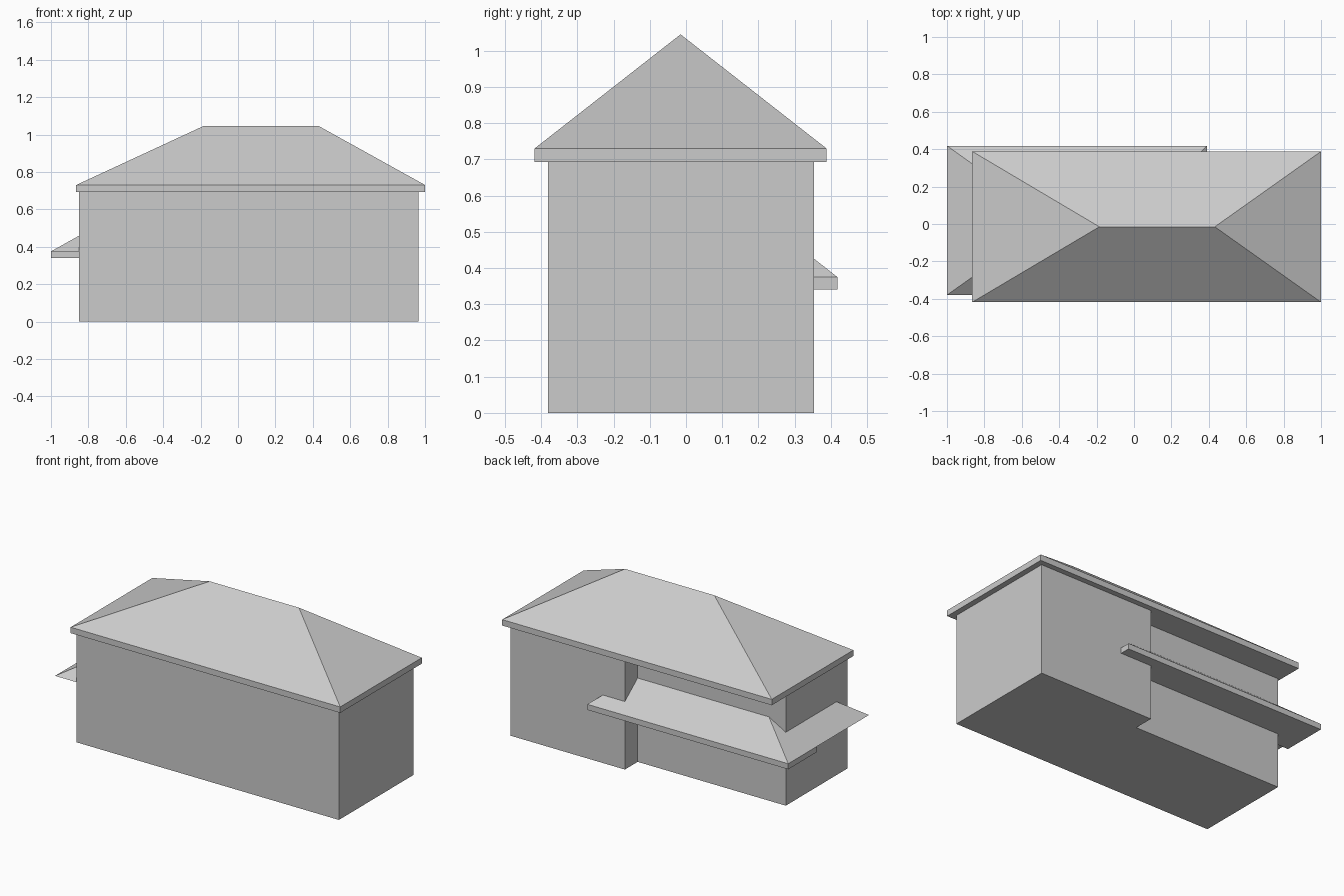
import bpy
import bmesh

cube = bpy.data.objects.get("Cube")
if cube:
    bpy.data.objects.remove(cube, do_unlink=True)

grey = bpy.data.materials.new("plain_grey")
grey.use_nodes = True
colour = (0.6, 0.6, 0.6, 1.0)
grey.diffuse_color = colour
grey.node_tree.nodes["Principled BSDF"].inputs["Base Color"].default_value = colour


def finish(name, bm):
    bmesh.ops.recalc_face_normals(bm, faces=bm.faces)
    mesh = bpy.data.meshes.new(name)
    bm.to_mesh(mesh)
    bm.free()
    mesh.materials.append(grey)
    obj = bpy.data.objects.new(name, mesh)
    bpy.context.collection.objects.link(obj)
    return obj


def prism(name, outline, z0, z1):
    """Extrude a flat outline upward from z0 to z1."""
    bm = bmesh.new()
    base = bm.faces.new([bm.verts.new((x, y, z0)) for x, y in outline])
    top = bmesh.ops.extrude_face_region(bm, geom=[base], use_keep_orig=True)
    verts = [g for g in top["geom"] if isinstance(g, bmesh.types.BMVert)]
    bmesh.ops.translate(bm, verts=verts, vec=(0, 0, z1 - z0))
    return finish(name, bm)


def rectangle(x0, x1, y0, y1):
    return [(x0, y0), (x1, y0), (x1, y1), (x0, y1)]


def hip_roof(name, rect, z, ridge_x0, ridge_x1, ridge_z):
    """Four slopes rising from a rectangle to a ridge along x."""
    bm = bmesh.new()
    a, b, c, d = [bm.verts.new((x, y, z)) for x, y in rectangle(*rect)]
    mid = (rect[2] + rect[3]) / 2
    r0 = bm.verts.new((ridge_x0, mid, ridge_z))
    r1 = bm.verts.new((ridge_x1, mid, ridge_z))
    for face in ((a, b, r1, r0), (b, c, r1), (c, d, r0, r1), (d, a, r0), (d, c, b, a)):
        bm.faces.new(face)
    return finish(name, bm)


# House walls, with the recessed back corner
prism("house_walls", [(-0.85, -0.381), (0.965, -0.381), (0.965, 0.354),
                      (0.175, 0.354), (0.175, 0.228), (-0.85, 0.228)], 0, 0.71)

# Main roof: eave slab and hipped top
main = (-0.865, 1.0, -0.418, 0.388)
prism("main_eave", rectangle(*main), 0.693, 0.73)
hip_roof("main_roof", main, 0.73, -0.185, 0.432, 1.045)

# Lower porch roof wrapping the back and side; its slab lies only at the back
prism("porch_eave", rectangle(-1.0, 0.39, 0.135, 0.418), 0.34, 0.375)
hip_roof("porch_roof", (-1.0, 0.39, -0.38, 0.418), 0.375, -0.44, 0.0, 0.688)
